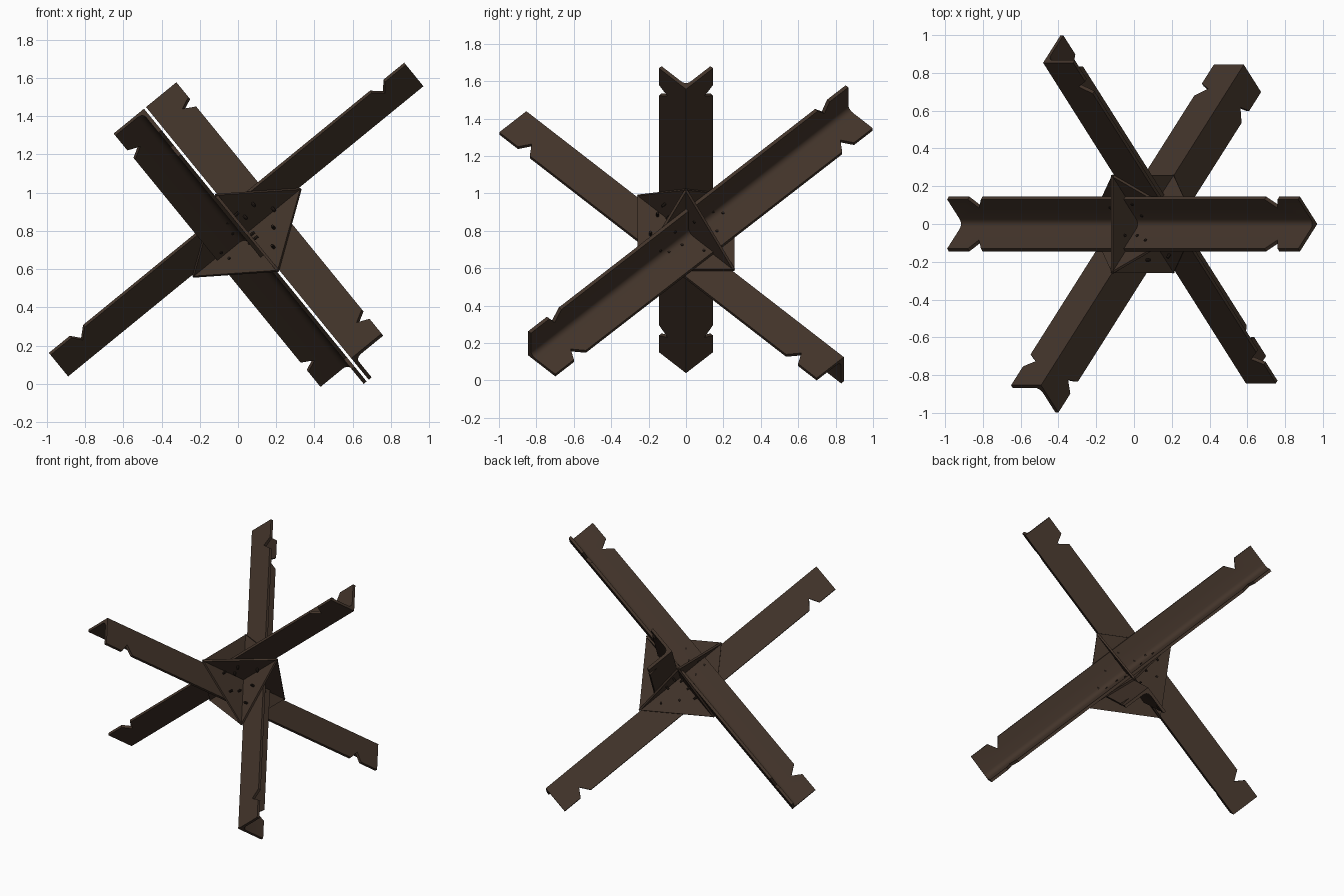
import bpy, bmesh, math
from mathutils import Vector

if "Cube" in bpy.data.objects:
    bpy.data.objects.remove(bpy.data.objects["Cube"])

# Anti-tank obstacle: three perpendicular angle-iron beams around one centre
O = Vector((0.047, 0, 0.79))
A = Vector((0.7746, 0, 0.6325))
B = Vector((0.4472, 0.7071, -0.5477))
C = Vector((0.4472, -0.7071, -0.5477))
HALF, W, T, R, H = 1.2, 0.205, 0.02, 0.035, 0.007  # length/2, flange, thickness, fillet, half gap


def material(name, rgb):
    m = bpy.data.materials.new(name)
    m.diffuse_color = (*rgb, 1)
    m.use_nodes = True
    m.node_tree.nodes["Principled BSDF"].inputs["Base Color"].default_value = m.diffuse_color
    return m


RUST = material("dark rusty brown", (0.055, 0.034, 0.023))
DARK = material("dark rivet brown", (0.022, 0.014, 0.010))


def finish(bm, name, mat):
    bmesh.ops.recalc_face_normals(bm, faces=bm.faces)
    me = bpy.data.meshes.new(name)
    bm.to_mesh(me)
    bm.free()
    me.materials.append(mat)
    ob = bpy.data.objects.new(name, me)
    bpy.context.collection.objects.link(ob)
    return ob


def prism(bm, pts, shift):
    """Extrude a closed outline of 3D points by a vector."""
    f = bm.faces.new([bm.verts.new(p) for p in pts])
    ext = bmesh.ops.extrude_face_region(bm, geom=[f])["geom"]
    bmesh.ops.translate(bm, vec=shift, verts=[v for v in ext if isinstance(v, bmesh.types.BMVert)])


def select(ob):
    bpy.ops.object.select_all(action='DESELECT')
    ob.select_set(True)
    bpy.context.view_layer.objects.active = ob


def beam(name, d, u, v):
    """L-section along d with flanges along u and v, notched near both ends."""
    base = O + H * (u + v)
    prof = [(0, 0), (W, 0), (W, T)]
    for i in range(6):
        k = math.pi / 2 * i / 5
        prof.append((T + R - R * math.sin(k), T + R - R * math.cos(k)))
    prof += [(T, W), (0, W)]
    bm = bmesh.new()
    prism(bm, [base - d * HALF + u * x + v * y for x, y in prof], d * 2 * HALF)
    ob = finish(bm, name, RUST)

    # triangular notches in the free edges
    bm = bmesh.new()
    for end in (-1, 1):
        for p, q in ((u, v), (v, u)):
            tri = [(0.957, 0.22), (1.02, 0.14), (1.068, 0.22)]
            prism(bm, [base + d * s * end + p * w - q * 0.02 for s, w in tri], q * 0.06)
    cutter = finish(bm, name + "_notch_cutter", RUST)
    cutter.hide_render = True
    mod = ob.modifiers.new("notches", 'BOOLEAN')
    mod.object, mod.operation, mod.solver = cutter, 'DIFFERENCE', 'EXACT'
    select(ob)
    bpy.ops.object.modifier_apply(modifier=mod.name)
    bpy.data.objects.remove(cutter)
    select(ob)
    bpy.ops.object.shade_smooth_by_angle(angle=math.radians(40))


beam("beam_rising", A, -B, -C)
beam("beam_back_low", B, -A, C)
beam("beam_front_low", C, A, B)

# Diamond gusset plates between the beams, riveted through both flanges
G = 0.365
RIVETS = [(0.185, -0.03), (0.045, -0.115), (-0.045, -0.175), (-0.06, -0.09),
          (-0.17, -0.035), (-0.125, 0.11), (-0.06, 0.22), (0.157, 0.071), (0.12, -0.15)]
for name, p, q, n in (("rising_back", A, B, C), ("rising_front", -A, C, B), ("low", -B, -C, A)):
    bm = bmesh.new()
    prism(bm, [O + c - n * H for c in (p * G, q * G, -p * G, -q * G)], n * 2 * H)
    finish(bm, "gusset_" + name, RUST)

    bm = bmesh.new()
    for x, y in RIVETS:
        on_beam = x < 0 or y < 0
        h = T + H + 0.006 if on_beam else H + 0.006
        ring = [O + p * (x + 0.008 * math.cos(k * math.pi / 4)) + q * (y + 0.008 * math.sin(k * math.pi / 4))
                - n * h for k in range(8)]
        prism(bm, ring, n * 2 * h)
    finish(bm, "rivets_" + name, DARK)
